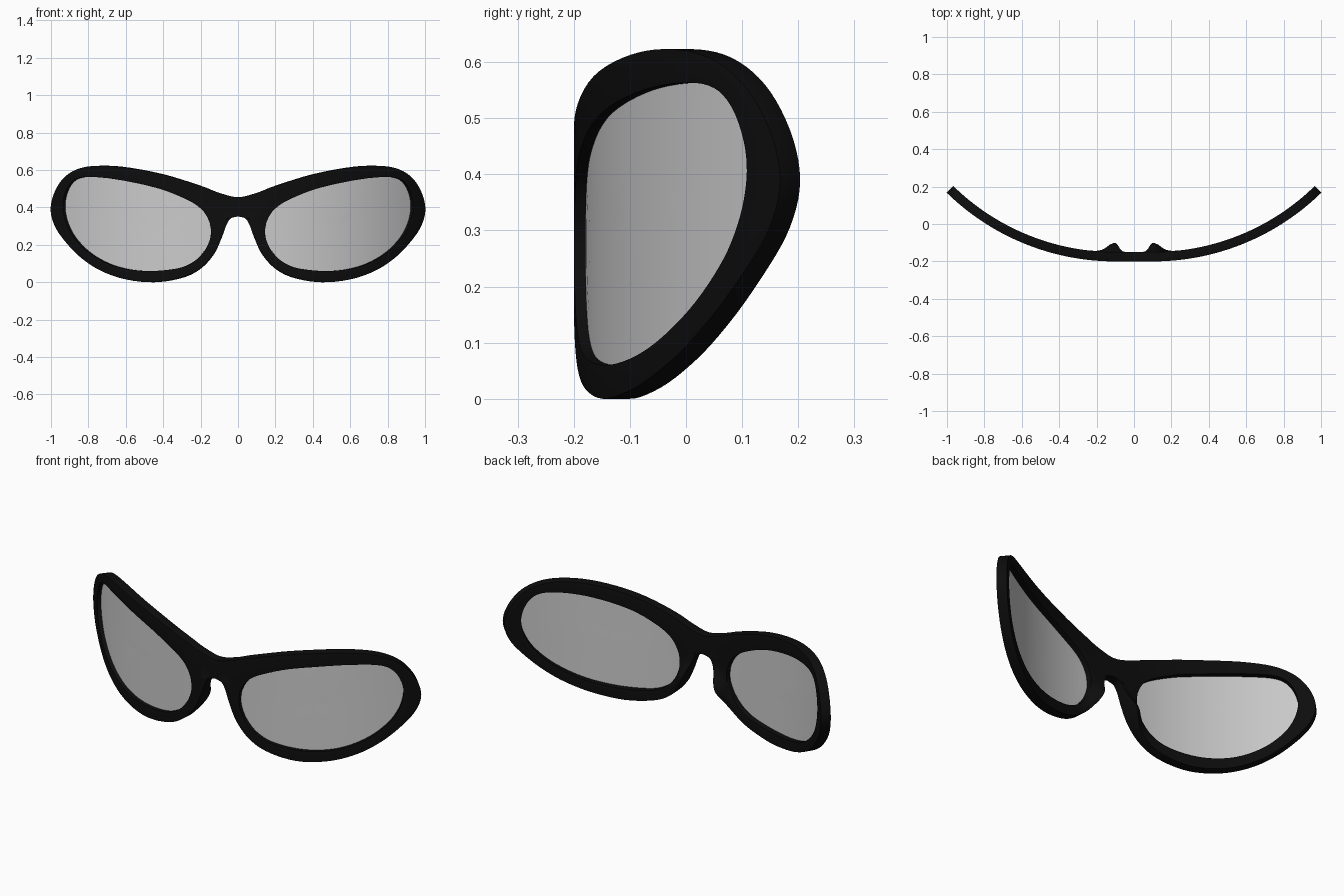
import bpy, bmesh, math
from mathutils import Vector

if "Cube" in bpy.data.objects:
    bpy.data.objects.remove(bpy.data.objects["Cube"])

X0, R, FRONT = 0.10, 1.29, -0.2      # flat centre half-width, wrap radius, front plane
THICK = 0.05

# paired stations round one eye: outer rim (x, z), lens opening (x, z)
OUTER = [(0, .455), (.1, .478), (.2, .515), (.4, .575), (.6, .613), (.74, .623),
         (.85, .608), (.93, .56), (.982, .48), (1.002, .39), (.982, .305), (.93, .225),
         (.85, .14), (.75, .07), (.62, .02), (.46, 0), (.3, .025), (.2, .075),
         (.13, .15), (.09, .23), (.06, .31), (.035, .345), (0, .352)]
INNER = [(.165, .35), (.2, .395), (.27, .44), (.42, .5), (.62, .545), (.76, .562),
         (.85, .558), (.9, .525), (.93, .46), (.936, .39), (.917, .31), (.875, .235),
         (.8, .16), (.7, .102), (.59, .07), (.46, .06), (.32, .075), (.235, .112),
         (.178, .17), (.15, .23), (.145, .27), (.147, .295), (.152, .32)]


def spline(pts, before, after, steps=5):
    """Catmull-Rom curve through pts with given end neighbours."""
    p = [Vector(q) for q in [before] + pts + [after]]
    out = []
    for i in range(1, len(p) - 2):
        a, b, c, d = p[i - 1:i + 3]
        for k in range(steps):
            t = k / steps
            out.append(0.5 * (2 * b + (c - a) * t + (2 * a - 5 * b + 4 * c - d) * t * t
                              + (3 * b - a - 3 * c + d) * t ** 3))
    return out + [p[-2]]


def wrap(p, depth):
    """Bend a flat (x, z) point round the face, set back by depth."""
    x, z = p
    if x <= X0:
        return (x, FRONT + depth, z)
    a = math.asin((x - X0) / R)
    r = R - depth
    return (X0 + r * math.sin(a), FRONT + R - r * math.cos(a), z)


def finish(name, bm):
    bmesh.ops.recalc_face_normals(bm, faces=bm.faces)
    me = bpy.data.meshes.new(name)
    bm.to_mesh(me)
    bm.free()
    ob = bpy.data.objects.new(name, me)
    bpy.context.collection.objects.link(ob)
    m = ob.modifiers.new("mirror", 'MIRROR')
    m.use_clip = True
    for f in me.polygons:
        f.use_smooth = True
    return ob


mirrored = lambda q: (-q[0], q[1])
outer = spline(OUTER, mirrored(OUTER[1]), mirrored(OUTER[-2]))
inner = spline(INNER, INNER[-1], INNER[0])
N = len(outer)

# frame: front and back sheets joined by outer and inner walls
bm = bmesh.new()
TS = [0, .4, .6, 1]
front, back = [], []
for o, i in zip(outer, inner):
    frow, brow = [], []
    for t in TS:
        p = o.lerp(i, t)
        # nose pad swelling on the back near the bridge
        pad = 0
        if p.x < .3:
            pad = .05 * math.exp(-((o.y - .2) / .07) ** 2) * (1 - t * t) if o.x < .25 and o.y < .36 else 0
        frow.append(bm.verts.new(wrap(p, 0)))
        brow.append(bm.verts.new(wrap(p, THICK + pad)))
    front.append(frow)
    back.append(brow)
for k in range(N):
    n = (k + 1) % N
    for j in range(len(TS) - 1):
        bm.faces.new((front[k][j], front[n][j], front[n][j + 1], front[k][j + 1]))
        bm.faces.new((back[k][j], back[k][j + 1], back[n][j + 1], back[n][j]))
    bm.faces.new((front[k][-1], front[n][-1], back[n][-1], back[k][-1]))
    if n:   # leave the centre plane open for the mirror
        bm.faces.new((front[k][0], back[k][0], back[n][0], front[n][0]))
frame = finish("frame", bm)
bev = frame.modifiers.new("rounded_edges", 'BEVEL')
bev.width, bev.segments = .016, 4
bev.limit_method, bev.angle_limit = 'ANGLE', math.radians(50)
mat = bpy.data.materials.new("black_plastic")
mat.diffuse_color = (.004, .004, .004, 1)
mat.use_nodes = True
mat.node_tree.nodes["Principled BSDF"].inputs["Base Color"].default_value = mat.diffuse_color
frame.data.materials.append(mat)

# lenses: concentric rings following the same wrap
bm = bmesh.new()
c = Vector((.54, .31))
rings = [[bm.verts.new(wrap(c.lerp(p, s * 1.03 / 8), .02)) for p in inner] for s in range(1, 9)]
hub = bm.verts.new(wrap(c, .02))
for k in range(N):
    n = (k + 1) % N
    bm.faces.new((hub, rings[0][k], rings[0][n]))
    for a, b in zip(rings, rings[1:]):
        bm.faces.new((a[k], b[k], b[n], a[n]))
finish("lenses", bm)
